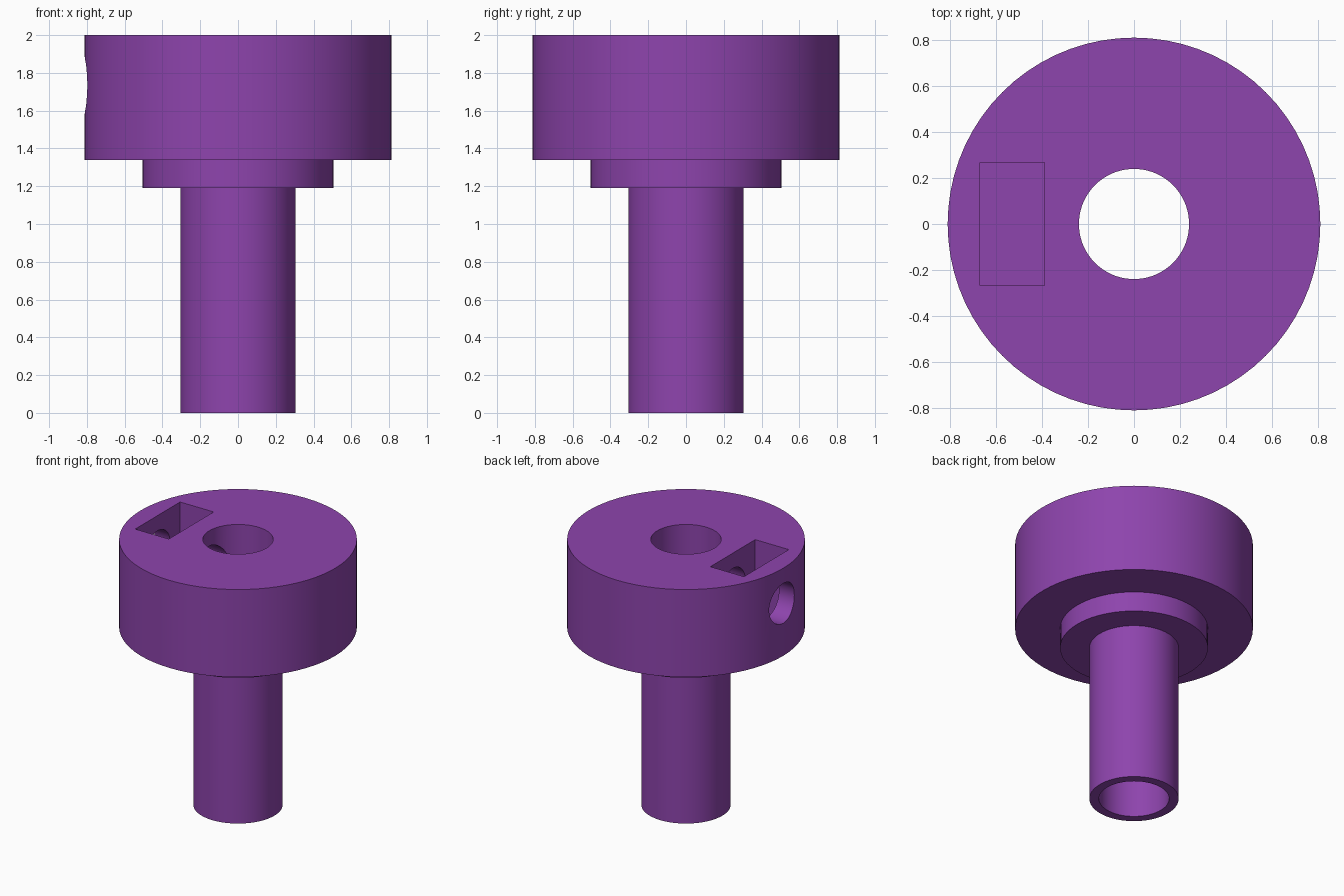
import bpy, bmesh, math
from mathutils import Matrix

if "Cube" in bpy.data.objects:
    bpy.data.objects.remove(bpy.data.objects["Cube"])

SEG = 72
purple = bpy.data.materials.new("purple")
purple.diffuse_color = (0.27, 0.058, 0.418, 1)
purple.use_nodes = True
purple.node_tree.nodes["Principled BSDF"].inputs["Base Color"].default_value = purple.diffuse_color


def make_object(name, bm):
    bmesh.ops.recalc_face_normals(bm, faces=bm.faces)
    mesh = bpy.data.meshes.new(name)
    bm.to_mesh(mesh)
    bm.free()
    mesh.materials.append(purple)
    obj = bpy.data.objects.new(name, mesh)
    bpy.context.collection.objects.link(obj)
    return obj


def lathe(name, profile):
    """Revolve a closed (radius, z) profile around the z axis."""
    bm = bmesh.new()
    rings = []
    for r, z in profile:
        rings.append([bm.verts.new((r * math.cos(2 * math.pi * i / SEG),
                                    r * math.sin(2 * math.pi * i / SEG), z))
                      for i in range(SEG)])
    for a, b in zip(rings, rings[1:] + rings[:1]):
        for i in range(SEG):
            j = (i + 1) % SEG
            bm.faces.new((a[i], a[j], b[j], b[i]))
    return make_object(name, bm)


def cut(target, cutter):
    cutter.hide_render = True
    cutter.hide_set(True)
    mod = target.modifiers.new(cutter.name, 'BOOLEAN')
    mod.operation = 'DIFFERENCE'
    mod.solver = 'EXACT'
    mod.object = cutter
    bpy.context.view_layer.objects.active = target
    bpy.ops.object.modifier_apply(modifier=mod.name)
    bpy.data.objects.remove(cutter, do_unlink=True)


# Hollow shaft, collar and wide head in one turned body
hub = lathe("flanged_hub", [(0.24, 0), (0.305, 0), (0.305, 1.19), (0.505, 1.19),
                            (0.505, 1.34), (0.812, 1.34), (0.812, 2), (0.24, 2)])

# Rectangular nut pocket sunk into the top of the head
bm = bmesh.new()
x0, x1, y0, y1, z0, z1 = -0.67, -0.39, -0.267, 0.267, 1.46, 2.2
bmesh.ops.create_cube(bm, size=1, matrix=Matrix.Translation(
    ((x0 + x1) / 2, (y0 + y1) / 2, (z0 + z1) / 2)) @ Matrix.Diagonal(
    (x1 - x0, y1 - y0, z1 - z0, 1)))
cut(hub, make_object("nut_pocket_cutter", bm))

# Set screw hole from the left side into the bore
bm = bmesh.new()
bmesh.ops.create_cone(bm, cap_ends=True, segments=48, radius1=0.15, radius2=0.15,
                      depth=1.0, matrix=Matrix.Translation((-0.55, 0, 1.735))
                      @ Matrix.Rotation(math.pi / 2, 4, 'Y'))
cut(hub, make_object("screw_hole_cutter", bm))

# Smooth round walls, crisp rims
bpy.ops.object.select_all(action='DESELECT')
hub.select_set(True)
bpy.context.view_layer.objects.active = hub
bpy.ops.object.shade_smooth_by_angle(angle=math.radians(30))
